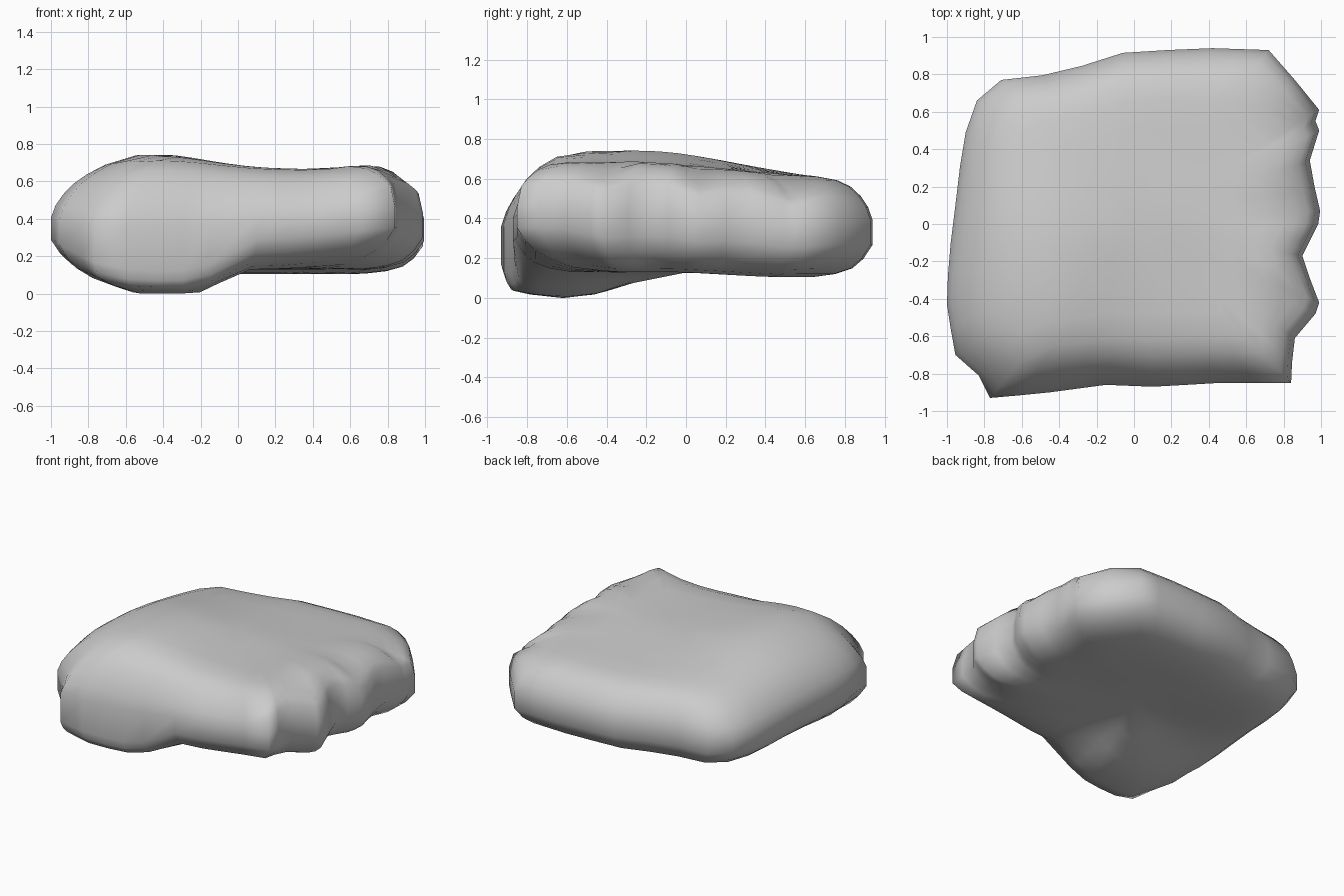
import bpy, bmesh
from math import exp

if "Cube" in bpy.data.objects:
    bpy.data.objects.remove(bpy.data.objects["Cube"])


def ramp(a, b, v):
    t = max(0.0, min(1.0, (v - a) / (b - a)))
    return t * t * (3 - 2 * t)


def bump(v, c, w):
    return exp(-((v - c) / w) ** 2)


# plan outline, counter-clockwise from the front left corner
outline = [(-0.77, -0.93), (-0.6, -0.915), (-0.45, -0.9), (-0.3, -0.88), (-0.15, -0.86),
           (0.1, -0.87), (0.28, -0.86), (0.45, -0.85), (0.65, -0.85), (0.84, -0.85),
           (0.845, -0.74), (0.86, -0.61), (0.97, -0.48), (0.99, -0.42), (0.94, -0.29),
           (0.90, -0.17), (0.94, -0.09), (0.985, 0.0), (0.995, 0.07), (0.965, 0.2),
           (0.94, 0.34), (0.99, 0.5), (0.97, 0.55), (0.99, 0.61), (0.86, 0.77), (0.72, 0.93),
           (0.57, 0.935), (0.42, 0.94), (0.18, 0.93), (-0.06, 0.915), (-0.28, 0.845),
           (-0.49, 0.795), (-0.71, 0.77), (-0.84, 0.66), (-0.9, 0.49), (-0.93, 0.31),
           (-0.955, 0.1), (-0.98, -0.1), (-0.995, -0.28), (-1.0, -0.43), (-0.98, -0.56),
           (-0.955, -0.7), (-0.83, -0.81)]


# upper surface: broad hump at the front left, knuckles along the right end
def top(x, y):
    z = 0.67 + 0.08 * bump(x, -0.45, 0.4) * bump(y, -0.3, 0.6)
    z -= 0.05 * ramp(-0.1, 0.7, y)
    z -= 0.05 * ramp(-0.5, -0.95, x)
    z += 0.04 * ramp(0.4, 0.8, x) * ramp(0.3, -0.4, y)
    z -= 0.05 * ramp(-0.6, -0.9, y)
    groove = max(bump(y, c, 0.1) for c in (-0.39, 0.07, 0.54))
    return z - 0.06 * groove * ramp(0.6, 0.9, x)


# underside: thumb swelling at the front left
def bottom(x, y):
    thumb = ramp(-1.05, -0.5, x) * ramp(0.08, -0.25, x) * ramp(0.0, -0.6, y)
    base = 0.135 - 0.025 * ramp(-0.1, 0.5, y)
    return base - 0.13 * thumb + 0.08 * ramp(0.1, 0.9, x) * ramp(-0.3, -0.85, y)


# edge rounding: (plan scale, height fraction)
rings = [(0.3, 0), (0.5, 0), (0.68, 0.0), (0.8, 0.03), (0.89, 0.085), (0.95, 0.18),
         (1, 0.32), (1, 0.56), (0.975, 0.69), (0.935, 0.8), (0.88, 0.895), (0.81, 0.955),
         (0.71, 0.99), (0.55, 1), (0.38, 1), (0.2, 1)]

bm = bmesh.new()
loops = []
for s, h in rings:
    loop = []
    for x, y in outline:
        k, f = s, h
        if h < 0.4:  # the thumb's lower front edge stays fuller
            w = ramp(-0.6, -0.9, y) * ramp(0.1, -0.2, x) * ramp(0.7, 0.93, s)
            k += (1 - s) * 0.7 * w
            f *= 1 - 0.4 * w
        elif x > 0.8 and s < 1:  # fuller upper edge over the knuckles
            f += (1 - f) * 0.3
        px, py = x * k, y * k
        b, t = bottom(px, py), top(px, py)
        loop.append(bm.verts.new((px, py, b + f * (t - b))))
    loops.append(loop)
n = len(outline)
for a, b in zip(loops, loops[1:]):
    for i in range(n):
        j = (i + 1) % n
        bm.faces.new((a[i], a[j], b[j], b[i]))
for loop, fn in ((loops[0], bottom), (loops[-1], top)):
    c = bm.verts.new((0, 0, fn(0, 0)))
    for i in range(n):
        bm.faces.new((loop[i], loop[(i + 1) % n], c))
bmesh.ops.recalc_face_normals(bm, faces=bm.faces)
low = min(v.co.z for v in bm.verts)
bmesh.ops.translate(bm, verts=bm.verts, vec=(0, 0, -low))

mesh = bpy.data.meshes.new("closed_hand")
bm.to_mesh(mesh)
bm.free()
hand = bpy.data.objects.new("closed_hand", mesh)
bpy.context.collection.objects.link(hand)
bpy.context.view_layer.objects.active = hand
hand.select_set(True)
bpy.ops.object.shade_smooth_by_angle(angle=2.0)
